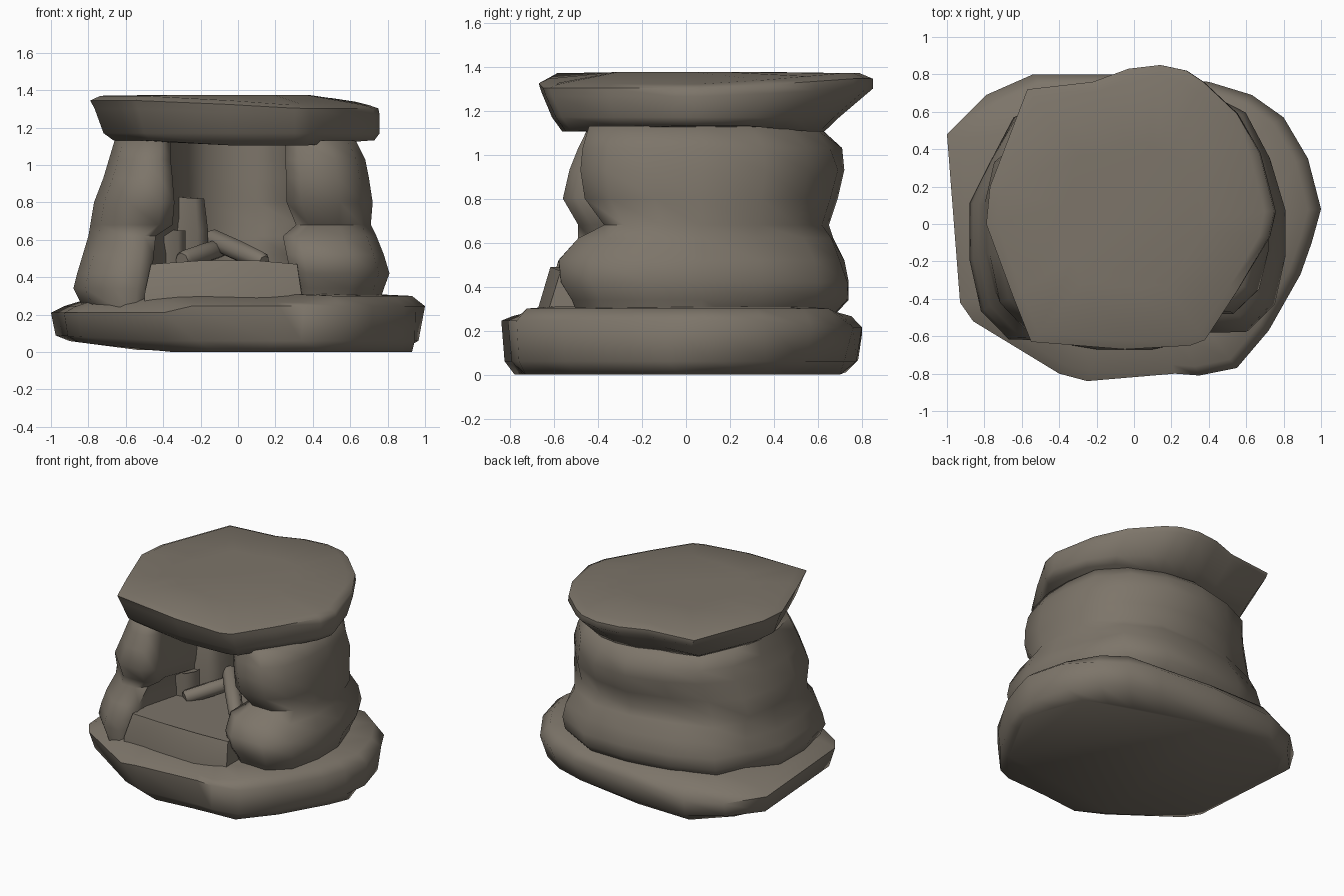
import bpy, bmesh, math, random
from mathutils import Vector

if "Cube" in bpy.data.objects:
    bpy.data.objects.remove(bpy.data.objects["Cube"])

random.seed(4)
stone = bpy.data.materials.new("grey_brown_stone")
stone.diffuse_color = (0.205, 0.178, 0.143, 1)
stone.use_nodes = True
stone.node_tree.nodes["Principled BSDF"].inputs["Base Color"].default_value = stone.diffuse_color


def finish(name, bm, angle=50):
    bmesh.ops.recalc_face_normals(bm, faces=bm.faces)
    me = bpy.data.meshes.new(name)
    bm.to_mesh(me)
    bm.free()
    ob = bpy.data.objects.new(name, me)
    bpy.context.collection.objects.link(ob)
    me.materials.append(stone)
    bpy.ops.object.select_all(action='DESELECT')
    bpy.context.view_layer.objects.active = ob
    ob.select_set(True)
    bpy.ops.object.shade_smooth_by_angle(angle=math.radians(angle))
    return ob


def loft(name, rings, angle=50):
    """Skin a stack of closed rings and cap both ends."""
    bm = bmesh.new()
    vr = [[bm.verts.new(p) for p in r] for r in rings]
    n = len(vr[0])
    for a, b in zip(vr, vr[1:]):
        for i in range(n):
            j = (i + 1) % n
            bm.faces.new((a[i], a[j], b[j], b[i]))
    bm.faces.new(vr[0])
    bm.faces.new(vr[-1])
    return finish(name, bm, angle)


# Base slab: irregular outline over a smaller foot, underside rising to the left
base = [(-1, .48), (-.79, .69), (-.54, .80), (-.05, .80), (.4, .76), (.63, .69),
        (.8, .57), (.93, .35), (1, .08), (.95, -.1), (.89, -.27), (.72, -.57),
        (.55, -.77), (.35, -.81), (.22, -.80), (-.25, -.84), (-.4, -.8),
        (-.86, -.52), (-.93, -.42)]
foot = [(-.9, .42), (-.8, .57), (-.54, .73), (-.1, .70), (.25, .6), (.45, .53),
        (.62, .47), (.78, .40), (.86, .2), (.93, -.03), (.87, -.17), (.68, -.5),
        (.49, -.73), (.3, -.74), (.15, -.75), (-.13, -.78), (-.35, -.65),
        (-.78, -.36), (-.85, -.25)]


def lift(x):
    return max(0, (-.45 - x) * .13)


loft("base_slab", [
    [(x, y, lift(x)) for x, y in foot],
    [(u + (x - u) * .75, v + (y - v) * .75, .06 + lift(x) * .4) for (x, y), (u, v) in zip(base, foot)],
    [(x, y, .21 + .035 * (x > -.3) - .03 * (y > .5)) for x, y in base],
    [(x * .93, y * .94, .265 + .035 * (x > .5) - .02 * (x < -.7)) for x, y in base],
    [(x * .72, y * .74, .31) for x, y in base],
], 60)

# Stone wall: C-shaped plan, open at the front
# level: z, left, right, front left, front right, back, opening left, opening right
levels = [(.22, -.82, .74, -.62, -.48, .63, -.50, .32), (.34, -.88, .78, -.63, -.53, .74, -.48, .31),
          (.42, -.86, .81, -.62, -.58, .74, -.47, .29), (.52, -.83, .78, -.59, -.59, .72, -.46, .27),
          (.62, -.80, .74, -.50, -.50, .67, -.45, .25), (.68, -.79, .71, -.50, -.38, .65, -.36, .32),
          (.80, -.77, .72, -.57, -.47, .69, -.35, .27), (.93, -.72, .70, -.54, -.49, .72, -.36, .27),
          (1.03, -.69, .68, -.50, -.48, .71, -.37, .26), (1.13, -.66, .63, -.45, -.45, .60, -.37, .26)]
plan = [(-.76, -.98), (-.93, -.74), (-1, -.3), (-1, .15), (-.93, .5), (-.74, .78), (-.4, .95),
        (0, 1), (.4, .98), (.75, .82), (.95, .5), (1, .1), (1, -.3), (.93, -.74), (.76, -.98)]
rings = []
for k, (z, xl, xr, fl, fr, yb, ol, orr) in enumerate(levels):
    # rounded inner edge of the left pillar
    ring = [(ol, fl + .16, z), (ol + .01, fl + .07, z), (ol * .85 + xl * .15, fl + .01, z)]
    for i, (u, v) in enumerate(plan):
        # boulders staggered between the lower and upper courses
        s = 1 - .03 * (1 + math.sin(i * 2.1 + (2.4 if k > 4 else 0))) + random.uniform(-.02, .02)
        if u * u == 1 or v * v == 1 or v < -.5:
            s = 1
        yf = fl if u < 0 else fr
        ring.append((u * s * (-xl if u < 0 else xr), v * s * (-yf if v < 0 else yb), z))
    # right pillar edge and chamber walls
    ring += [(orr * .85 + xr * .15, fr + .01, z), (orr - .01, fr + .07, z), (orr, fr + .16, z),
             (orr + .02, -.1, z), (orr, .25, z), (.1, .37, z), (-.17, .33, z), (-.3, .12, z)]
    rings.append(ring)
loft("stone_wall", rings, 65)

# Raised hearth floor with a sloping front sill
fl = [(-.50, -.62), (-.2, -.67), (.1, -.67), (.34, -.62), (.36, .4), (-.45, .4)]
loft("hearth_floor", [
    [(x, y, .2) for x, y in fl],
    [(x, y, .31) for x, y in fl],
    [(x * .93, y * .92, .47 + .02 * (-.3 < x < .2)) for x, y in fl],
], 35)

# Stones inside the chamber
for name, x, y, w, top in (("inner_stone", -.30, .10, .14, .82), ("inner_ledge_stone", -.38, -.02, .1, .64)):
    pts = [(-1, -1), (.6, -1), (1, -.5), (.9, 1), (-1, 1)]
    loft(name, [[(x + u * w * s, y + v * .15 * s, z + .02 * (u < 0)) for u, v in pts]
                for z, s in ((.44, 1), (.65, 1), (top, .85))], 65)


# Fire logs
def log(name, a, b, r0, r1):
    a, b = Vector(a), Vector(b)
    q = (b - a).to_track_quat('Z', 'Y')
    rings = []
    for t, r in ((0, r0 * .8), (.06, r0), (.55, (r0 + r1) * .53), (.94, r1), (1, r1 * .7)):
        c = a.lerp(b, t)
        rings.append([c + q @ Vector((r * math.cos(i * math.pi / 4), r * math.sin(i * math.pi / 4), 0))
                      for i in range(8)])
    loft(name, rings, 50)


log("log_right", (-.15, .12, .61), (.14, -.22, .48), .055, .05)
log("log_left", (-.30, -.2, .49), (-.08, .1, .56), .05, .05)

# Capstone: irregular slab, tapering below, front right edge dipping
cap = [(-.57, .72), (-.22, .76), (-.03, .83), (.14, .85), (.28, .82), (.37, .76), (.55, .59),
       (.67, .38), (.75, .07), (.72, -.07), (.55, -.36), (.38, -.62), (.3, -.65), (-.05, -.67),
       (-.55, -.63), (-.65, -.38), (-.79, 0), (-.77, .2)]


def dip(x, y):
    return -.07 * min(1, max(0, (x - y * .6) / .7))


loft("capstone", [
    [(x * (.84 if x < 0 else .97), y * (.84 if y < 0 else .74), 1.13 - .025 * (abs(x) < .4)) for x, y in cap],
    [(x * (.91 if x < 0 else 1.01), y * (.91 if y < 0 else .82), 1.17) for x, y in cap],
    [(x * (.97 if x < 0 else 1.01), y * (.98 if y < 0 else 1), 1.30 + dip(x, y) * .5) for x, y in cap],
    [(x, y, 1.345 + dip(x, y) * .6) for x, y in cap],
    [(x * .93, y * .93, 1.37 + dip(x, y) * .7) for x, y in cap],
    [(x * .5, y * .5, 1.375) for x, y in cap],
], 60)
